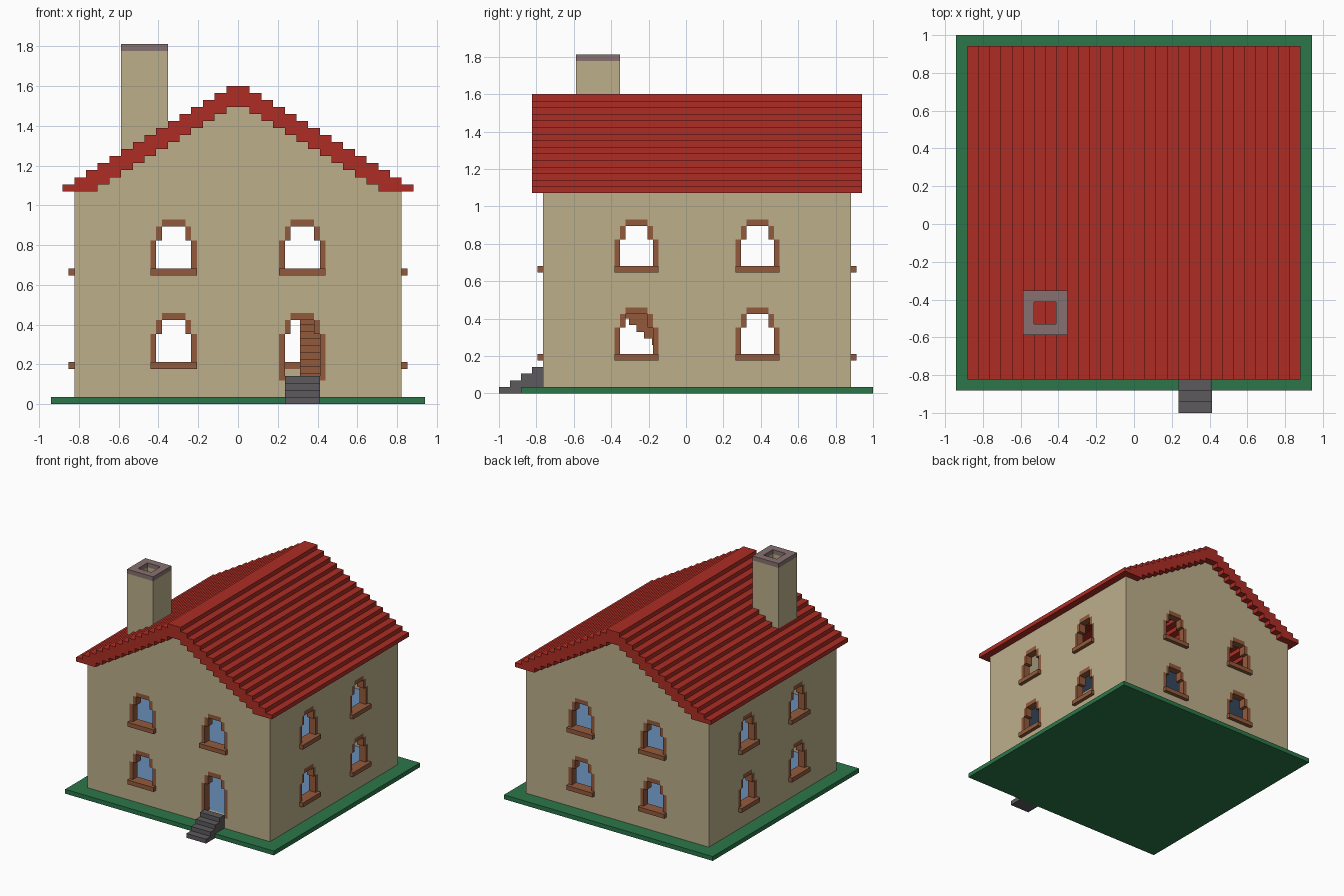
import bpy, bmesh
from math import pi
from mathutils import Matrix, Vector

U = 1 / 17            # one module; all sizes below are in modules
H = 0.6               # height of one course
CENTRE = Matrix.Translation((0, 1, 0))

if "Cube" in bpy.data.objects:
    bpy.data.objects.remove(bpy.data.objects["Cube"], do_unlink=True)


def material(name, rgb):
    m = bpy.data.materials.new(name)
    m.use_nodes = True
    m.diffuse_color = (*rgb, 1)
    m.node_tree.nodes["Principled BSDF"].inputs["Base Color"].default_value = (*rgb, 1)
    return m


TAN = material("tan wall", (0.51, 0.43, 0.26))
RED = material("red roof", (0.42, 0.026, 0.018))
GREEN = material("green lawn", (0.024, 0.18, 0.065))
GREY = material("grey stone", (0.107, 0.102, 0.107))
BROWN = material("brown wood", (0.29, 0.102, 0.045))
MAUVE = material("mauve cap", (0.24, 0.165, 0.16))
BLUE = material("blue floor", (0.14, 0.27, 0.48))


def finish(name, bm, mat):
    bmesh.ops.recalc_face_normals(bm, faces=bm.faces)
    bm.transform(Matrix.Scale(U, 4))
    me = bpy.data.meshes.new(name)
    bm.to_mesh(me)
    bm.free()
    me.materials.append(mat)
    ob = bpy.data.objects.new(name, me)
    bpy.context.collection.objects.link(ob)
    return ob


def add_box(bm, x0, x1, y0, y1, z0, z1, mat=Matrix()):
    size = Matrix.Diagonal((x1 - x0, y1 - y0, z1 - z0, 1))
    mid = Matrix.Translation(((x0 + x1) / 2, (y0 + y1) / 2, (z0 + z1) / 2))
    bmesh.ops.create_cube(bm, size=1, matrix=mat @ mid @ size)


def boxes(name, items, mat, place=Matrix()):
    bm = bmesh.new()
    for b in items:
        add_box(bm, *b, place)
    return finish(name, bm, mat)


def add_prism(bm, profile, y0, y1, mat=Matrix()):
    # profile of (x, z) points pushed along y
    face = bm.faces.new([bm.verts.new(mat @ Vector((x, y0, z))) for x, z in profile])
    new = bmesh.ops.extrude_face_region(bm, geom=[face])["geom"]
    verts = [g for g in new if isinstance(g, bmesh.types.BMVert)]
    bmesh.ops.translate(bm, verts=verts, vec=mat.to_3x3() @ Vector((0, y1 - y0, 0)))


def cut(target, cutter):
    cutter.hide_render = True
    mod = target.modifiers.new("cut", "BOOLEAN")
    mod.operation, mod.solver, mod.object = "DIFFERENCE", "EXACT", cutter
    bpy.context.view_layer.objects.active = target
    bpy.ops.object.modifier_apply(modifier=mod.name)
    bpy.data.objects.remove(cutter, do_unlink=True)


def mirrored(x0, x1, *rest):
    return [(x0, x1, *rest), (-x1, -x0, *rest)]


# Lawn, and floors with a stairwell in the upper one
boxes("lawn", [(-16, 16, -15, 17, 0, H)], GREEN)
boxes("ground_floor", [(-13, 13, -12, 14, H, 2)], BLUE)
boxes("upper_floor", [(-13, 5.3, -12, 14, 9.4, 10), (8.3, 13, -12, 14, 9.4, 10),
                      (5.3, 8.3, -12, -7, 9.4, 10), (5.3, 8.3, 1, 14, 9.4, 10)], BLUE)

# Gabled wall shell
bm = bmesh.new()
add_prism(bm, [(-14, H), (14, H), (14, 18.2), (0, 26.6), (-14, 18.2)], -13, 15)
walls = finish("walls", bm, TAN)
cut(walls, boxes("room_cutter", [(-13, 13, -12, 14, 0, 30)], TAN))

# Window and door frames, with a stepped arch, on all four sides
holes = bmesh.new()
for turn, side in enumerate(("front", "left", "back", "right")):
    spin = CENTRE @ Matrix.Rotation(turn * pi / 2, 4, "Z")
    for label, a in (("a", -5.5), ("b", 5.5)):
        for level, z in (("lower", 3), ("upper", 11)):
            place = spin @ Matrix.Translation((a, -14, z))
            door = side == "front" and label == "b" and level == "lower"
            base = -1 if door else 0
            jamb = -1 if door else H
            parts = mirrored(1.5, 2, 0, 1, jamb, 3)
            parts += mirrored(1, 1.5, 0, 1, 3, 4.2)
            parts.append((-1, 1, 0, 1, 4.2, 4.8))
            if not door:
                parts.append((-2, 2, -0.5, 1, 0, H))
            name = "door_frame" if door else f"{side}_{level}_window_frame_{label}"
            boxes(name, parts, BROWN, place)
            half = [(2, base), (2, 3), (1.5, 3), (1.5, 4.2), (1, 4.2), (1, 4.8)]
            outline = half + [(-x, h) for x, h in reversed(half)]
            add_prism(holes, outline, -0.7, 1.7, place)
cut(walls, finish("opening_cutter", holes, TAN))

# Stepped roof: each course sits one module further in
courses = []
for k in range(15):
    z = 18.2 + k * H
    if k < 12:
        courses += mirrored(12 - k, 15 - k, -14, 16, z, z + H)
    else:
        courses.append((k - 15, 15 - k, -14, 16, z, z + H))
boxes("roof", courses, RED)


# Chimney with an open flue
def flue(name, z0, z1, mat):
    boxes(name, [(-10, -9, -10, -6, z0, z1), (-7, -6, -10, -6, z0, z1),
                 (-9, -7, -10, -9, z0, z1), (-9, -7, -7, -6, z0, z1)], mat)


flue("chimney", 21.8, 30.2, TAN)
flue("chimney_cap", 30.2, 30.8, MAUVE)

# Outside steps and the inner staircase
boxes("entrance_steps", [(4, 7, -17 + i, -16 + i, 0 if i < 2 else H, (i + 1) * H)
                         for i in range(4)], GREY)
boxes("inner_stairs", [(5.3, 8.3, 1.8 - 0.7 * i, 2.5 - 0.7 * i,
                        max(2, 0.2 + i * H), 2 + (i + 1) * H) for i in range(13)], BROWN)
